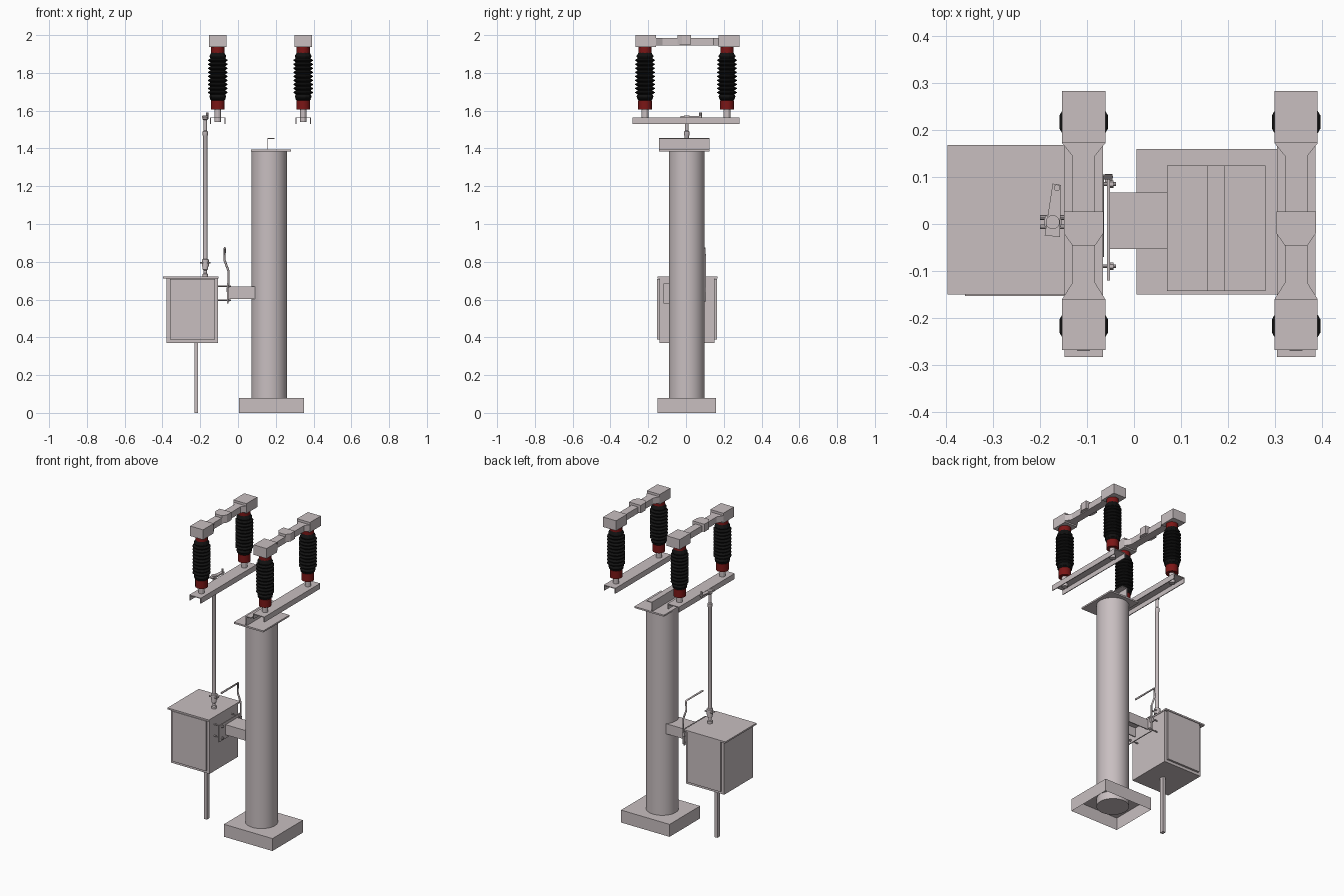
import bpy, bmesh, math
from mathutils import Vector

if "Cube" in bpy.data.objects:
    bpy.data.objects.remove(bpy.data.objects["Cube"])


def mat(name, c):
    m = bpy.data.materials.new(name)
    m.diffuse_color = (*c, 1)
    m.use_nodes = True
    m.node_tree.nodes["Principled BSDF"].inputs["Base Color"].default_value = m.diffuse_color
    return m


STEEL = mat("steel", (0.58, 0.52, 0.53))
RED = mat("red_cap", (0.2, 0.008, 0.008))
BLACK = mat("black_rubber", (0.006, 0.006, 0.006))


def finish(name, bm, m, smooth=False):
    bmesh.ops.recalc_face_normals(bm, faces=bm.faces)
    me = bpy.data.meshes.new(name)
    bm.to_mesh(me)
    bm.free()
    ob = bpy.data.objects.new(name, me)
    bpy.context.collection.objects.link(ob)
    me.materials.append(m)
    if smooth:
        bpy.ops.object.select_all(action='DESELECT')
        ob.select_set(True)
        bpy.context.view_layer.objects.active = ob
        bpy.ops.object.shade_smooth_by_angle(angle=math.radians(35))
    return ob


def prism(name, pts, axis, a, b, m=STEEL):
    """Extrude a 2D outline along an axis from a to b."""
    place = {'x': lambda p, d: (d, p[0], p[1]),
             'y': lambda p, d: (p[0], d, p[1]),
             'z': lambda p, d: (p[0], p[1], d)}[axis]
    bm = bmesh.new()
    lo = [bm.verts.new(place(p, a)) for p in pts]
    hi = [bm.verts.new(place(p, b)) for p in pts]
    bm.faces.new(lo)
    bm.faces.new(hi)
    n = len(pts)
    for i in range(n):
        j = (i + 1) % n
        bm.faces.new((lo[i], lo[j], hi[j], hi[i]))
    return finish(name, bm, m)


def box(name, x0, x1, y0, y1, z0, z1, m=STEEL):
    return prism(name, [(x0, y0), (x1, y0), (x1, y1), (x0, y1)], 'z', z0, z1, m)


def lathe(name, prof, x, y, n, m=STEEL, smooth=False):
    """Revolve (radius, z) pairs about a vertical axis, capping both ends."""
    bm = bmesh.new()
    rings = [[bm.verts.new((x + r * math.cos(2 * math.pi * (i + .5) / n),
                            y + r * math.sin(2 * math.pi * (i + .5) / n), z))
              for i in range(n)] for r, z in prof]
    for p, q in zip(rings, rings[1:]):
        for i in range(n):
            j = (i + 1) % n
            bm.faces.new((p[i], p[j], q[j], q[i]))
    bm.faces.new(rings[0])
    bm.faces.new(rings[-1])
    return finish(name, bm, m, smooth)


def rod_x(name, x0, x1, y, z, r, n=8):
    pts = [(y + r * math.cos(2 * math.pi * i / n), z + r * math.sin(2 * math.pi * i / n)) for i in range(n)]
    return prism(name, pts, 'x', x0, x1)


def channel(x0, x1, z0, z1, t):
    """Upside-down U outline."""
    return [(x0, z0), (x0, z1), (x1, z1), (x1, z0), (x1 - t, z0),
            (x1 - t, z1 - t), (x0 + t, z1 - t), (x0 + t, z0)]


# Column on a hollow footing
base = box("footing", 0.005, 0.35, -0.15, 0.16, 0, 0.08)
bm = bmesh.new()
bm.from_mesh(base.data)
bmesh.ops.delete(bm, geom=[f for f in bm.faces if f.calc_center_median().z < 0.001], context='FACES_ONLY')
bm.to_mesh(base.data)
bm.free()
lathe("column", [(0.095, 0.03), (0.095, 1.385)], 0.165, 0.004, 40, smooth=True)

# Column head: plate and Z-shaped mounting bar
box("head_plate", 0.07, 0.28, -0.143, 0.124, 1.384, 1.394)
t = 0.005
prism("head_bar", [(0.155, 1.394), (0.155, 1.455), (0.193, 1.455), (0.193, 1.455 - t),
                   (0.155 + t, 1.455 - t), (0.155 + t, 1.394)], 'y', -0.143, 0.124)

# Two poles: rail, two insulators, contact bar
black = [(0.036, 1.655), (0.044, 1.662)]
SHEDS = 11
for i in range(SHEDS):
    z = 1.665 + i * 0.0213
    r = 0.046 if i in (0, SHEDS - 1) else 0.0535
    black += [(0.041, z), (r, z + 0.008), (r, z + 0.012), (0.041, z + 0.02)]
black += [(0.036, 1.907)]

for side, cx in (("left", -0.107), ("right", 0.345)):
    prism(side + "_rail", channel(cx - 0.041, cx + 0.041, 1.53, 1.565, 0.005), 'y', -0.283, 0.283)
    for end, cy, y0, y1 in (("front", -0.217, -0.268, -0.16), ("back", 0.217, 0.172, 0.283)):
        tag = f"{side}_{end}_"
        lathe(tag + "stem", [(0.018, 1.54), (0.018, 1.61)], cx, cy, 12)
        lathe(tag + "lower_cap", [(0.037, 1.605), (0.037, 1.655)], cx, cy, 16, RED, True)
        lathe(tag + "insulator", black, cx, cy, 12, BLACK)
        lathe(tag + "upper_cap", [(0.036, 1.905), (0.036, 1.938)], cx, cy, 16, RED, True)
        box(tag + "terminal", cx - 0.046, cx + 0.046, y0, y1, 1.936, 2.0)
    # contact bar flares out where it meets the terminals
    half = [(0.046, -0.16), (0.024, -0.125), (0.024, 0.145), (0.046, 0.172)]
    prism(side + "_contact_bar", [(cx + a, b) for a, b in half] + [(cx - a, b) for a, b in half[::-1]],
          'z', 1.945, 1.985)
    clamp = [(0.024, -0.046), (0.042, -0.02), (0.042, 0.027)]
    prism(side + "_contact_clamp", [(cx + a, b) for a, b in clamp] + [(cx - a, b) for a, b in clamp[::-1]],
          'z', 1.95, 2.0)

# Drive cabinet with lid, doors and conduit
box("cabinet", -0.378, -0.105, -0.14, 0.152, 0.37, 0.712)
box("cabinet_lid", -0.397, -0.102, -0.15, 0.168, 0.711, 0.721)
box("front_door", -0.36, -0.122, -0.153, -0.139, 0.388, 0.71)
box("back_door", -0.36, -0.122, 0.151, 0.165, 0.388, 0.71)
box("conduit", -0.231, -0.211, -0.015, 0.012, 0, 0.372)

# Bracket arm, plate and bolts to the column
prism("bracket_arm", [(y, z) for y, z in channel(-0.053, 0.067, 0.603, 0.668, 0.006)], 'x', -0.053, 0.095)
box("bracket_plate", -0.057, -0.051, -0.12, 0.098, 0.58, 0.686)
for y in (-0.09, 0.085):
    for z in (0.597, 0.671):
        rod_x("bracket_bolt", -0.108, -0.038, y, z, 0.004)
        rod_x("bracket_nut", -0.051, -0.044, y, z, 0.008, 6)

# Hand crank
cu = bpy.data.curves.new("crank_path", 'CURVE')
cu.dimensions = '3D'
cu.bevel_depth = 0.006
cu.bevel_resolution = 1
cu.use_fill_caps = True
sp = cu.splines.new('POLY')
path = [(-0.05, 0.1, 0.59), (-0.05, 0.1, 0.75), (-0.072, 0.1, 0.81), (-0.07, 0.1, 0.872), (-0.07, -0.07, 0.872)]
sp.points.add(len(path) - 1)
for p, c in zip(sp.points, path):
    p.co = (*c, 1)
crank = bpy.data.objects.new("hand_crank", cu)
bpy.context.collection.objects.link(crank)
cu.materials.append(STEEL)
box("crank_clip", -0.062, -0.046, 0.088, 0.106, 0.64, 0.665)

# Drive rod with couplings
RX, RY = -0.173, 0.004
lathe("drive_rod", [(0.015, 0.72), (0.015, 0.735), (0.009, 0.74), (0.009, 0.755), (0.015, 0.76), (0.015, 0.775),
                    (0.019, 0.776), (0.019, 0.812), (0.0115, 0.815), (0.0115, 1.465), (0.014, 1.47),
                    (0.014, 1.49), (0.009, 1.495), (0.009, 1.55), (0.015, 1.555), (0.015, 1.575)],
      RX, RY, 16, smooth=True)
for y in (-0.006, 0.014):
    rod_x("coupling_bolt", RX - 0.027, RX + 0.027, y, 0.795, 0.005)

# Lever on top of the rod
prism("lever", [(-0.19, -0.024), (-0.158, -0.028), (-0.155, 0.083), (-0.173, 0.086)], 'z', 1.563, 1.571)
lathe("lever_pin", [(0.007, 1.555), (0.007, 1.59)], -0.164, 0.077, 10)
